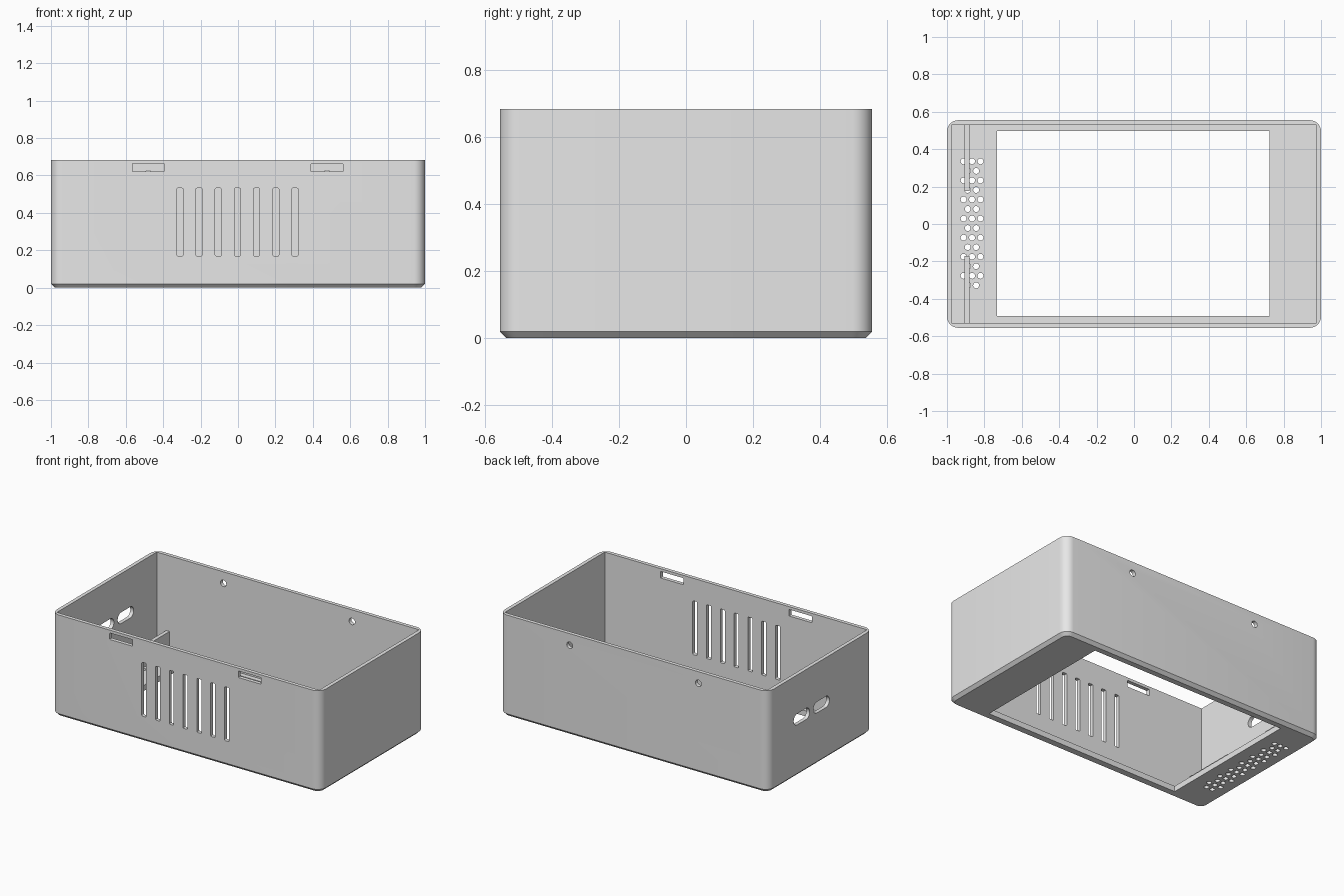
import bpy, bmesh, math
from mathutils import Vector

if "Cube" in bpy.data.objects:
    bpy.data.objects.remove(bpy.data.objects["Cube"], do_unlink=True)

grey = bpy.data.materials.new("plain grey")
grey.use_nodes = True
grey.diffuse_color = (0.8, 0.8, 0.8, 1)
grey.node_tree.nodes["Principled BSDF"].inputs["Base Color"].default_value = (0.8, 0.8, 0.8, 1)

LENGTH, WIDTH, HEIGHT = 2.0, 1.11, 0.683
WALL, FLOOR = 0.025, 0.0375
CHAMFER = 0.02


def prism(bm, centre, size, axis, radius=0.0, steps=6):
    """Rounded rectangle extruded along an axis; size is (x, y, z)."""
    a, b = [i for i in range(3) if i != axis]
    outline = []
    for k, (sa, sb) in enumerate([(1, 1), (-1, 1), (-1, -1), (1, -1)]):
        ca, cb = sa * (size[a] / 2 - radius), sb * (size[b] / 2 - radius)
        for s in range(steps + 1 if radius else 1):
            t = math.pi / 2 * (k + s / steps)
            outline.append((ca + radius * math.cos(t), cb + radius * math.sin(t)))
    # Drop coincident points where two arcs meet
    points = [p for i, p in enumerate(outline) if math.dist(p, outline[i - 1]) > 1e-5]
    verts = []
    for u, v in points:
        co = Vector(centre)
        co[a] += u
        co[b] += v
        co[axis] -= size[axis] / 2
        verts.append(bm.verts.new(co))
    base = bm.faces.new(verts)
    ext = bmesh.ops.extrude_face_region(bm, geom=[base], use_keep_orig=True)
    shift = Vector((0, 0, 0))
    shift[axis] = size[axis]
    bmesh.ops.translate(bm, vec=shift, verts=[g for g in ext["geom"] if isinstance(g, bmesh.types.BMVert)])
    return base


def finish(bm, name):
    bmesh.ops.recalc_face_normals(bm, faces=bm.faces[:])
    mesh = bpy.data.meshes.new(name)
    bm.to_mesh(mesh)
    bm.free()
    obj = bpy.data.objects.new(name, mesh)
    mesh.materials.append(grey)
    bpy.context.collection.objects.link(obj)
    return obj


def activate(obj):
    bpy.ops.object.select_all(action="DESELECT")
    obj.select_set(True)
    bpy.context.view_layer.objects.active = obj


def cut(obj, cutter):
    cutter.hide_render = True
    mod = obj.modifiers.new("cut", "BOOLEAN")
    mod.operation = "DIFFERENCE"
    mod.solver = "EXACT"
    mod.object = cutter
    activate(obj)
    bpy.ops.object.modifier_apply(modifier=mod.name)
    bpy.data.objects.remove(cutter, do_unlink=True)


# Case body: rounded upright corners, chamfered bottom rim
bm = bmesh.new()
base = prism(bm, (0, 0, HEIGHT / 2), (LENGTH, WIDTH, HEIGHT), 2, 0.06, 8)
bmesh.ops.bevel(bm, geom=list(base.edges), offset=CHAMFER, segments=1, affect="EDGES")
case = finish(bm, "case_body")

# Square-cornered cavity, open at the top
bm = bmesh.new()
prism(bm, (0, 0, FLOOR + 0.5), (LENGTH - 2 * WALL, WIDTH - 2 * WALL, 1), 2)
cut(case, finish(bm, "cavity_cutter"))

bm = bmesh.new()
front, back, side = -WIDTH / 2, WIDTH / 2, -LENGTH / 2
deep = 0.1

# Large window in the floor
prism(bm, (-0.004, 0.003, 0), (1.456, 0.99, 0.2), 2)

# Front ventilation slots
for i in range(7):
    prism(bm, (-0.003 + (i - 3) * 0.1025, front, 0.351), (0.033, deep, 0.362), 1, 0.006, 3)

# Front latch slots and back screw holes
for x in (-0.48, 0.476):
    prism(bm, (x, front, 0.642), (0.17, deep, 0.044), 1, 0.004, 3)
    prism(bm, (x, back, 0.605), (0.044, deep, 0.044), 1, 0.022, 5)

# Oval cable ports in the right wall
for y in (0.2, -0.01):
    prism(bm, (side, y, 0.385), (deep, 0.17, 0.075), 0, 0.0375, 6)

# Staggered round perforations in the floor
for row in range(14):
    columns = (-0.911, -0.866, -0.821) if row % 2 == 0 else (-0.889, -0.844)
    for x in columns:
        prism(bm, (x, 0.335 - row * 0.051, 0), (0.032, 0.032, 0.2), 2, 0.016, 4)

cut(case, finish(bm, "opening_cutter"))
activate(case)
bpy.ops.object.shade_smooth_by_angle(angle=math.radians(30))

# Inner ribs standing on the floor beside the cable ports
for name, y0, y1 in (("back_rib", 0.177, 0.54), ("front_rib", -0.54, -0.17)):
    bm = bmesh.new()
    prism(bm, (-0.893, (y0 + y1) / 2, 0.106), (0.025, y1 - y0, 0.138), 2)
    finish(bm, name)
